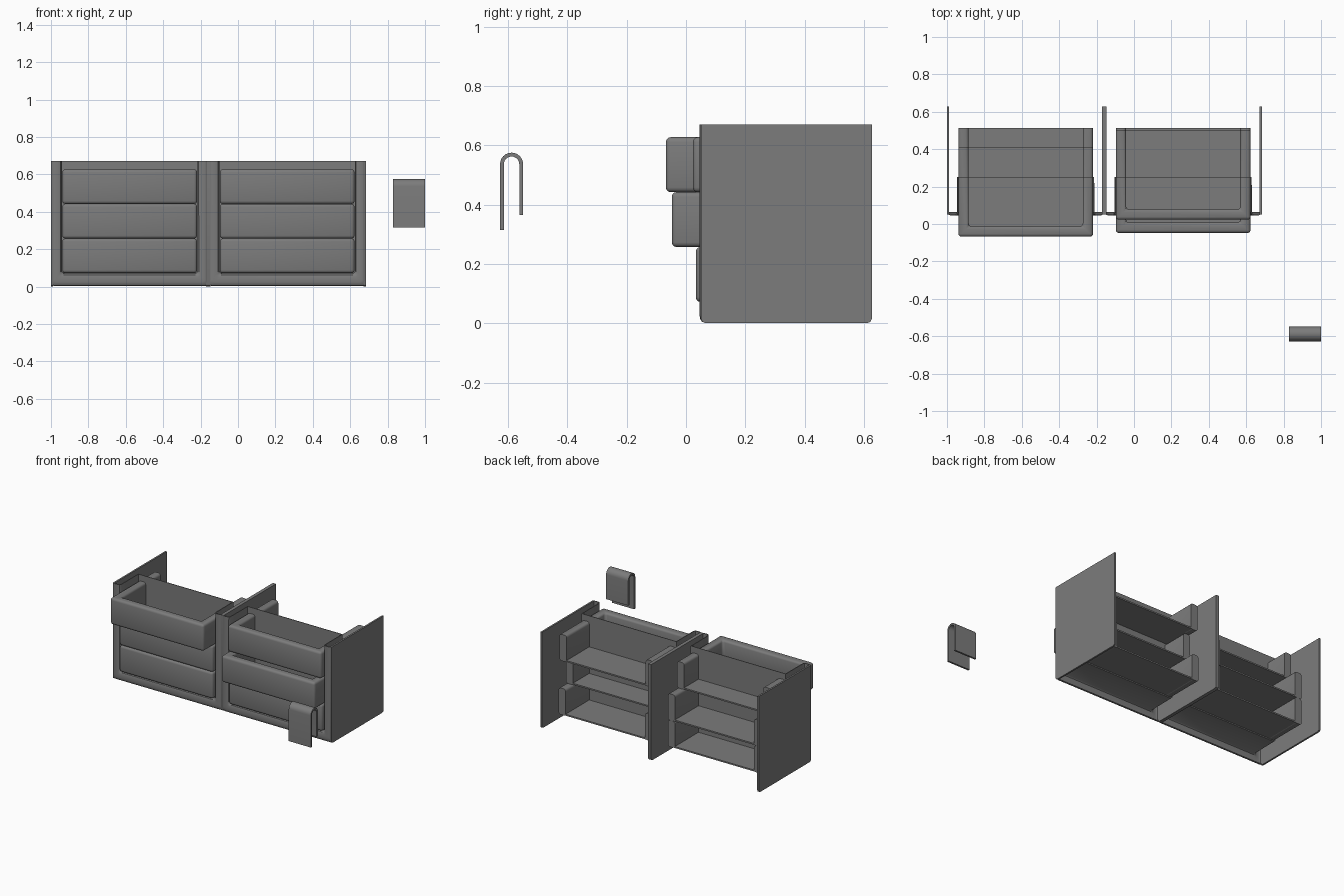
import bpy, bmesh
from math import pi, sin, cos, radians

if "Cube" in bpy.data.objects:
    bpy.data.objects.remove(bpy.data.objects["Cube"])

dark = bpy.data.materials.new("dark_grey")
dark.diffuse_color = (0.2, 0.2, 0.2, 1)
dark.use_nodes = True
dark.node_tree.nodes["Principled BSDF"].inputs["Base Color"].default_value = dark.diffuse_color


def finish(name, bm, bevel=0.0, solid=0.0, flat_back=None):
    """Bevel sharp edges (except at the flat back), make the object and shade it."""
    bmesh.ops.recalc_face_normals(bm, faces=bm.faces)
    if bevel:
        at_back = lambda e: flat_back is not None and all(v.co.y > flat_back - 1e-4 for v in e.verts)
        sharp = [e for e in bm.edges if e.calc_face_angle(0) > radians(40) and not at_back(e)]
        bmesh.ops.bevel(bm, geom=sharp, offset=bevel, segments=3, profile=0.5,
                        affect='EDGES', clamp_overlap=True)
    me = bpy.data.meshes.new(name)
    bm.to_mesh(me)
    bm.free()
    me.materials.append(dark)
    ob = bpy.data.objects.new(name, me)
    bpy.context.collection.objects.link(ob)
    bpy.ops.object.select_all(action='DESELECT')
    ob.select_set(True)
    bpy.context.view_layer.objects.active = ob
    if solid:
        m = ob.modifiers.new("thickness", 'SOLIDIFY')
        m.thickness, m.offset = solid, 0
        bpy.ops.object.modifier_apply(modifier=m.name)
    bpy.ops.object.shade_smooth_by_angle(angle=radians(35))
    return ob


def prism(name, pts, lo, hi, axis, bevel=0.0, flat_back=None):
    """Extrude a closed outline: (y, z) points along X or (x, y) points along Z."""
    bm = bmesh.new()
    to3 = (lambda p, t: (t, p[0], p[1])) if axis == 'X' else (lambda p, t: (p[0], p[1], t))
    a = [bm.verts.new(to3(p, lo)) for p in pts]
    b = [bm.verts.new(to3(p, hi)) for p in pts]
    bm.faces.new(a)
    bm.faces.new(b[::-1])
    for i in range(len(pts)):
        j = (i + 1) % len(pts)
        bm.faces.new((a[i], b[i], b[j], a[j]))
    return finish(name, bm, bevel, flat_back=flat_back)


H = 0.67            # cabinet height
HALF = 0.421        # cabinet half width
WALL = 0.055        # drawer wall thickness
DEPTH = 0.48        # drawer depth


def front_frame(name, cx):
    """U-shaped rounded lip, running back around the opening to a back panel."""
    profile = [(0.004, 0.064), (0.006, 0.056), (0.012, 0.051), (0.02, 0.049),
               (0.042, 0.049), (0.05, 0.052), (0.056, 0.062), (0.057, 0.25)]
    bm = bmesh.new()
    rows = []
    for d, y in profile:
        r, w, b = 0.018, HALF - d, d * 1.2
        right = [(w, H)]
        for i in range(5):
            a = pi / 2 * i / 4
            right.append((w - r + r * cos(a), b + r - r * sin(a)))
        path = right + [(-x, z) for x, z in reversed(right)]
        rows.append([bm.verts.new((cx + x, y, z)) for x, z in path])
    for p, q in zip(rows, rows[1:]):
        for i in range(len(p) - 1):
            bm.faces.new((p[i], p[i + 1], q[i + 1], q[i]))
    bm.faces.new(rows[-1])
    finish(name, bm, solid=0.006)


def drawer(name, cx, y0, z0, z1):
    """Open-backed tray: thick rounded U wall plus a thin floor."""
    w, y1 = 0.36, y0 + DEPTH
    i = w - WALL
    wall = [(-w, y1), (-w, y0), (w, y0), (w, y1),
            (i, y1), (i, y0 + WALL), (-i, y0 + WALL), (-i, y1)]
    outline = [(cx + x, y) for x, y in wall]
    prism(name, outline, z0, z1, 'Z', 0.016, flat_back=y1)
    f = w - 0.025
    floor = [(-f, y0 + 0.03), (f, y0 + 0.03), (f, y1), (-f, y1)]
    prism(name + "_floor", [(cx + x, y) for x, y in floor], z0 + 0.002, z0 + 0.012, 'Z')


# Two cabinets; front y of each drawer, from bottom to top
levels = [(0.072, 0.257), (0.257, 0.442), (0.442, 0.627)]
side = [(0.05, H), (0.05, 0.016), (0.055, 0.005), (0.065, 0.0),
        (0.61, 0.0), (0.622, 0.005), (0.627, 0.016), (0.627, H)]
cabinets = [("left", -0.579, (0.033, 0.033, -0.068)),
            ("right", 0.263, (0.033, -0.048, 0.023))]
for label, cx, fronts in cabinets:
    front_frame(label + "_front_frame", cx)
    prism(label + "_cabinet_side_a", side, cx - HALF, cx - HALF + 0.012, 'X')
    prism(label + "_cabinet_side_b", side, cx + HALF - 0.012, cx + HALF, 'X')
    for n, (y0, (z0, z1)) in enumerate(zip(fronts, levels)):
        drawer(f"{label}_drawer_{n + 1}", cx, y0, z0, z1)

# Separate hook: bent strip with one longer leg
cy, cz, ro, ri = -0.588, 0.536, 0.039, 0.026
arc = [pi * k / 12 for k in range(13)]
hook = [(cy - ro, 0.315)]
hook += [(cy - ro * cos(a), cz + ro * sin(a)) for a in arc]
hook += [(cy + ro, 0.365), (cy + ri, 0.365)]
hook += [(cy + ri * cos(a), cz + ri * sin(a)) for a in reversed(arc[::-1])]
hook += [(cy - ri, 0.315)]
prism("hook_strip", hook, 0.83, 1.0, 'X')
